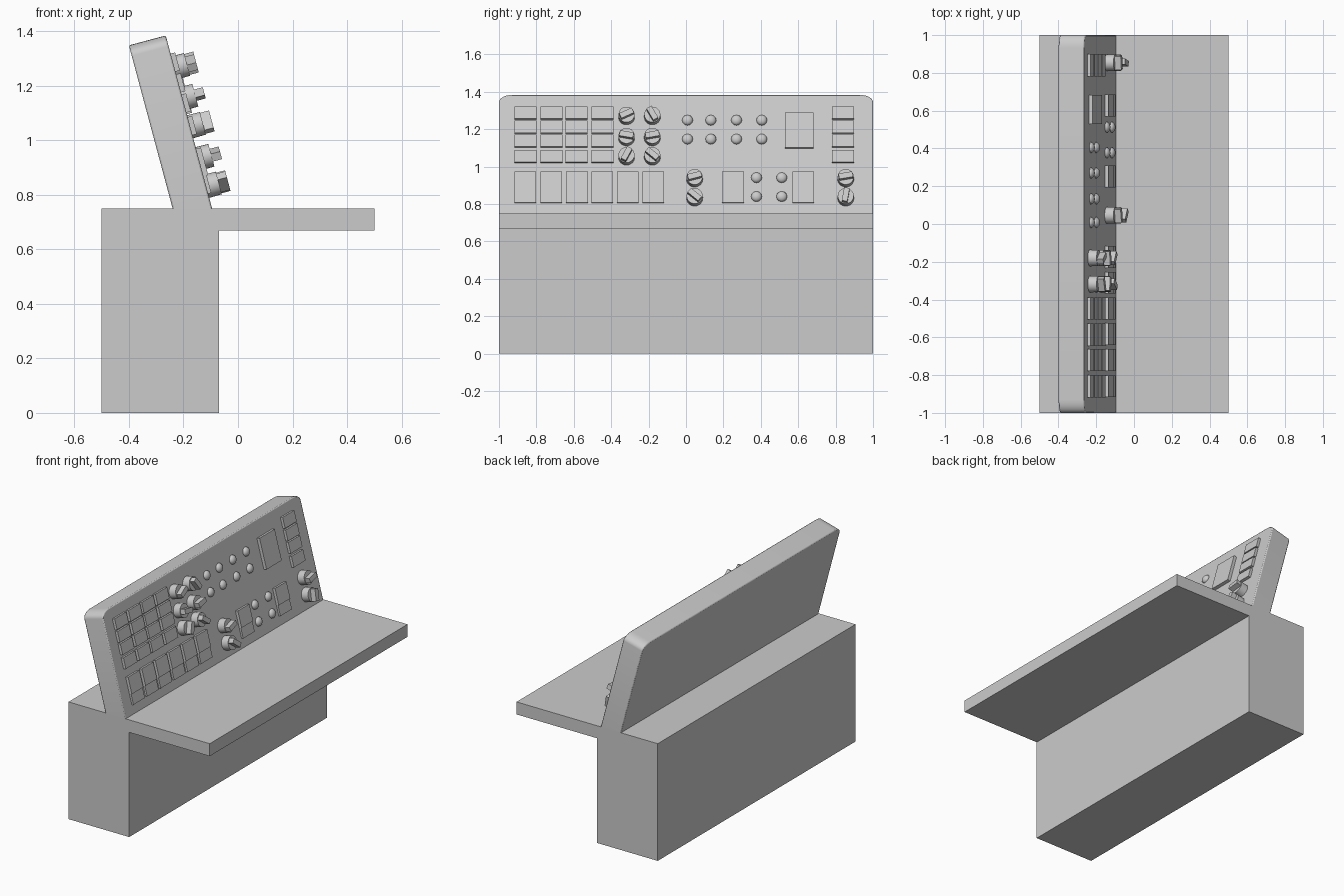
import bpy, bmesh, math
from mathutils import Matrix, Vector

if "Cube" in bpy.data.objects:
    bpy.data.objects.remove(bpy.data.objects["Cube"])

TILT = math.radians(15)
UP = Vector((-math.sin(TILT), 0, math.cos(TILT)))    # up the slope
OUT = Vector((math.cos(TILT), 0, math.sin(TILT)))    # away from the panel face
ORIGIN = Vector((-0.095, 0, 0.75))

grey = bpy.data.materials.new("console grey")
grey.diffuse_color = (0.6, 0.6, 0.6, 1)
grey.use_nodes = True
grey.node_tree.nodes["Principled BSDF"].inputs["Base Color"].default_value = grey.diffuse_color

# panel space: x across, y up the slope, z outwards
PANEL = Matrix.Translation(ORIGIN) @ Matrix((
    (0, UP.x, OUT.x), (1, 0, 0), (0, UP.z, OUT.z))).to_4x4()


def make(name, bm, matrix=None):
    bmesh.ops.recalc_face_normals(bm, faces=bm.faces[:])
    if matrix:
        bm.transform(matrix)
    mesh = bpy.data.meshes.new(name)
    bm.to_mesh(mesh)
    bm.free()
    mesh.materials.append(grey)
    ob = bpy.data.objects.new(name, mesh)
    bpy.context.collection.objects.link(ob)
    return ob


def smooth(ob, angle=35):
    bpy.ops.object.select_all(action='DESELECT')
    ob.select_set(True)
    bpy.context.view_layer.objects.active = ob
    bpy.ops.object.shade_smooth_by_angle(angle=math.radians(angle))


def prism(points, direction):
    bm = bmesh.new()
    face = bm.faces.new([bm.verts.new(p) for p in points])
    new = bmesh.ops.extrude_face_region(bm, geom=[face])["geom"]
    bmesh.ops.translate(bm, vec=direction,
                        verts=[g for g in new if isinstance(g, bmesh.types.BMVert)])
    return bm


def slope(z):
    return (z - ORIGIN.z) / math.cos(TILT)


def add_box(bm, y0, y1, z0, z1, h0, h1):
    v0, v1 = slope(z0), slope(z1)
    m = Matrix.Translation(((y0 + y1) / 2, (v0 + v1) / 2, (h0 + h1) / 2))
    bmesh.ops.create_cube(bm, size=1, matrix=m @ Matrix.Diagonal(
        (y1 - y0, v1 - v0, h1 - h0, 1)))


# pedestal and desk top share one profile
profile = [(-0.5, 0), (-0.07, 0), (-0.07, 0.67), (0.5, 0.67), (0.5, 0.75), (-0.5, 0.75)]
make("pedestal_and_desk", prism([(x, -1, z) for x, z in profile], (0, 2, 0)))

# tilted panel with rounded top corners
top = 0.657
half = [(1 - 0.07 + 0.07 * math.cos(a), top - 0.04 + 0.04 * math.sin(a))
        for a in [math.pi / 2 * i / 6 for i in range(7)]]
outline = [(1, -0.05)] + half + [(-x, v) for x, v in reversed(half)] + [(-1, -0.05)]
panel = make("control_panel", prism([(x, v, 0) for x, v in outline], (0, 0, -0.14)), PANEL)
bev = panel.modifiers.new("edge", 'BEVEL')
bev.width, bev.segments = 0.006, 2
bev.limit_method, bev.angle_limit = 'ANGLE', math.radians(50)
smooth(panel)

# small push buttons
bm = bmesh.new()
for y in (-0.859, -0.72, -0.586, -0.447, 0.84):
    for z in (1.285, 1.209, 1.135, 1.052):
        add_box(bm, y - 0.059, y + 0.059, z - 0.033, z + 0.033, -0.01, 0.017)
make("push_buttons", bm, PANEL)

# tall rocker switches in two steps
bm = bmesh.new()
for y in (-0.859, -0.72, -0.583, -0.447, -0.311, -0.175, 0.251, 0.627):
    add_box(bm, y - 0.058, y + 0.058, 0.868, 0.969, -0.01, 0.018)
    add_box(bm, y - 0.058, y + 0.058, 0.804, 0.868, -0.01, 0.012)
make("rocker_switches", bm, PANEL)

# display plate
bm = bmesh.new()
add_box(bm, 0.53, 0.683, 1.096, 1.283, -0.01, 0.02)
make("display", bm, PANEL)

# indicator lamps: low domes
bm = bmesh.new()
spots = [(y, z) for y in (0.008, 0.133, 0.27, 0.405) for z in (1.248, 1.147)]
spots += [(y, z) for y in (0.377, 0.512) for z in (0.941, 0.84)]
for y, z in spots:
    m = Matrix.Translation((y, slope(z), 0)) @ Matrix.Diagonal((1, 1, 0.7, 1))
    bmesh.ops.create_uvsphere(bm, u_segments=12, v_segments=8, radius=0.029, matrix=m)
smooth(make("indicator_lamps", bm, PANEL))

# rotary knobs: round base with a grip bar
knobs = [(-0.318, 1.266, 25), (-0.18, 1.266, -60), (-0.318, 1.153, -10),
         (-0.18, 1.153, 10), (-0.318, 1.05, 62), (-0.18, 1.05, -40),
         (0.046, 0.933, 15), (0.046, 0.831, -40), (0.854, 0.933, 10), (0.854, 0.831, 80)]
base, grip = bmesh.new(), bmesh.new()
for y, z, turn in knobs:
    m = Matrix.Translation((y, slope(z), 0)) @ Matrix.Rotation(math.radians(turn), 4, 'Z')
    bmesh.ops.create_cone(base, cap_ends=True, segments=24, radius1=0.044, radius2=0.043,
                          depth=0.058, matrix=m @ Matrix.Translation((0, 0, 0.019)))
    bmesh.ops.create_cube(grip, size=1, matrix=m @ Matrix.Translation((0, 0, 0.062))
                          @ Matrix.Diagonal((0.074, 0.03, 0.04, 1)))
smooth(make("knob_bases", base, PANEL))
make("knob_grips", grip, PANEL)
